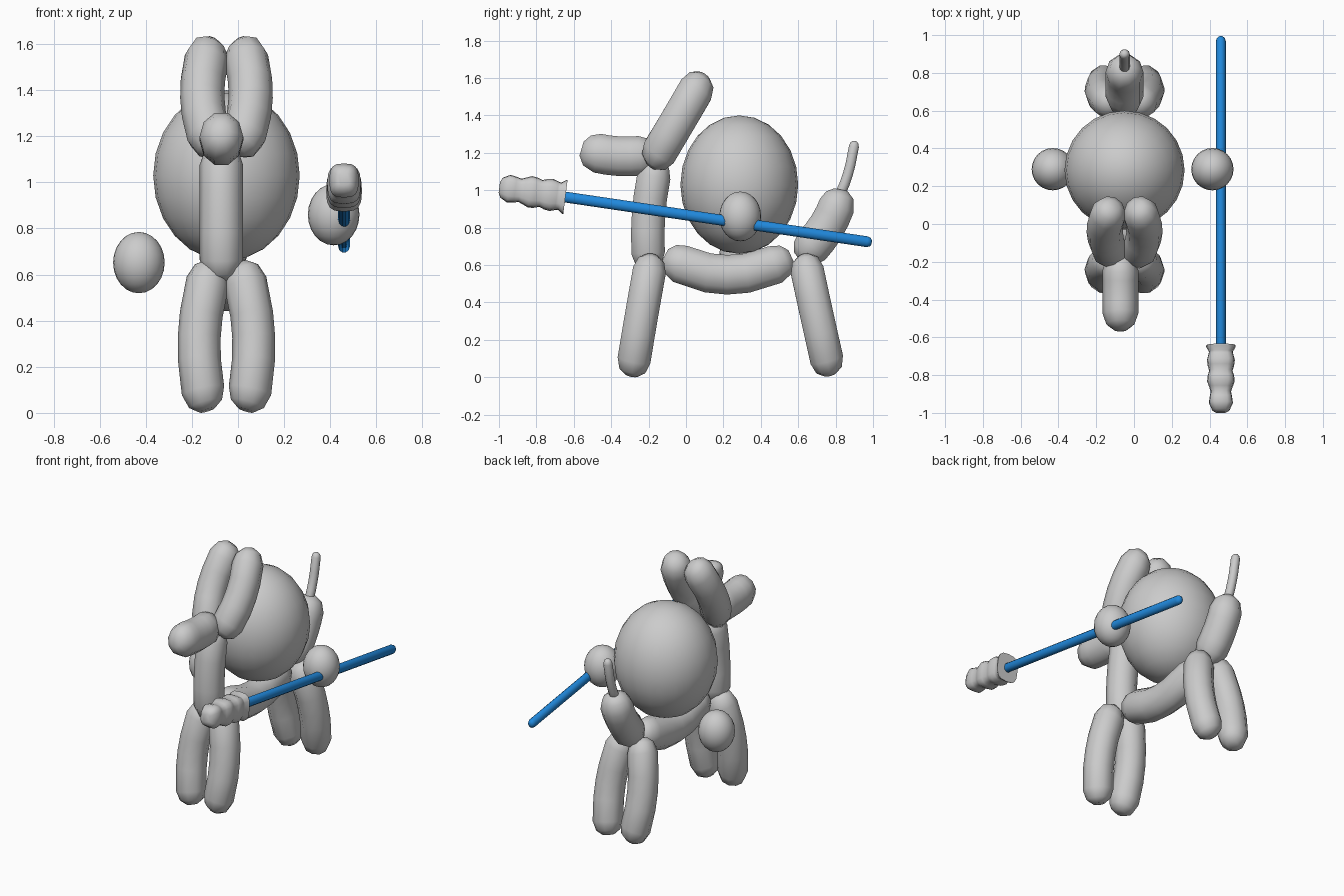
import bpy, bmesh, math
from mathutils import Vector

if "Cube" in bpy.data.objects:
    bpy.data.objects.remove(bpy.data.objects["Cube"])

STRETCH = 1.17   # the balloons are a little taller than wide
CX = -0.05       # the dog's middle plane


def material(name, color):
    m = bpy.data.materials.new(name)
    m.diffuse_color = (*color, 1)
    m.use_nodes = True
    m.node_tree.nodes["Principled BSDF"].inputs["Base Color"].default_value = m.diffuse_color
    return m


GREY = material("balloon grey", (0.6, 0.6, 0.6))
BLUE = material("rod blue", (0.015, 0.25, 0.72))


def finish(bm, name, mat):
    bmesh.ops.recalc_face_normals(bm, faces=bm.faces)
    mesh = bpy.data.meshes.new(name)
    bm.to_mesh(mesh)
    bm.free()
    ob = bpy.data.objects.new(name, mesh)
    bpy.context.collection.objects.link(ob)
    mesh.materials.append(mat)
    bpy.ops.object.select_all(action='DESELECT')
    ob.select_set(True)
    bpy.context.view_layer.objects.active = ob
    bpy.ops.object.shade_smooth_by_angle(angle=math.radians(65))
    return ob


def ball(name, center, rx, ry, rz):
    bm = bmesh.new()
    bmesh.ops.create_uvsphere(bm, u_segments=24, v_segments=12, radius=1)
    bmesh.ops.scale(bm, vec=(rx, ry, rz), verts=bm.verts)
    bmesh.ops.translate(bm, vec=center, verts=bm.verts)
    return finish(bm, name, GREY)


def capsule_profile(length, r):
    """Distance and radius pairs: round cap, straight middle, round cap."""
    cap = [(r * (1 - math.cos(a)), r * math.sin(a))
           for a in map(math.radians, (22, 52, 90))]
    mid = [(length * t, r) for t in (0.35, 0.5, 0.65)]
    return cap + mid + [(length - s, q) for s, q in reversed(cap)]


def tube(name, start, middle, end, r=None, profile=None, sides=10, square=1.0, mat=GREY):
    """Sweep a ring along a bent path through three points."""
    a, m, b = Vector(start), Vector(middle), Vector(end)
    ctrl = 2 * m - (a + b) / 2
    length = (m - a).length + (b - m).length
    profile = profile or capsule_profile(length, r)
    bm = bmesh.new()
    rings = []
    for s, q in profile:
        t = s / length
        p = a * (1 - t) ** 2 + ctrl * 2 * t * (1 - t) + b * t * t
        d = ((ctrl - a) * (1 - t) + (b - ctrl) * t).normalized()
        u = (Vector((1, 0, 0)) - d * d.x).normalized()
        v = d.cross(u)
        ring = []
        for k in range(sides):
            ang = 2 * math.pi * k / sides
            c, n = (math.copysign(abs(f) ** square, f) for f in (math.cos(ang), math.sin(ang)))
            off = (u * c + v * n) * q
            off.z *= STRETCH
            ring.append(bm.verts.new(p + off))
        rings.append(ring)
    for r0, r1 in zip(rings, rings[1:]):
        for k in range(sides):
            j = (k + 1) % sides
            bm.faces.new((r0[k], r0[j], r1[j], r1[k]))
    bm.faces.new(rings[0])
    bm.faces.new(rings[-1])
    return finish(bm, name, mat)


# Rider: round body and two floating hands
ball("rider_body", (CX, 0.285, 1.03), 0.318, 0.315, 0.37)
ball("left_hand", (-0.43, 0.29, 0.652), 0.112, 0.112, 0.133)
ball("right_hand", (0.415, 0.29, 0.86), 0.112, 0.112, 0.133)

# Dog: belly, neck, snout, tail
DX = -0.072
tube("belly", (CX, -0.12, 0.655), (CX, 0.22, 0.548), (CX, 0.57, 0.65), 0.095)
tube("neck", (DX, -0.195, 0.57), (DX, -0.2, 0.87), (DX, -0.15, 1.17), 0.094)
tube("snout", (DX, -0.565, 1.225), (DX, -0.36, 1.182), (DX, -0.15, 1.2), 0.095)
tube("tail_balloon", (CX, 0.595, 0.63), (CX, 0.752, 0.805), (CX, 0.83, 1.01), 0.1)
tube("tail_tip", (CX, 0.80, 0.93), (CX, 0.865, 1.085), (CX, 0.902, 1.265), 0.028)

# Paired legs and ears, mirrored about the dog's middle
for side, s in (("left", -1), ("right", 1)):
    tube(f"{side}_front_leg", (CX + s * 0.055, -0.18, 0.655), (CX + s * 0.118, -0.238, 0.33),
         (CX + s * 0.082, -0.292, 0.005), 0.093)
    tube(f"{side}_back_leg", (CX + s * 0.055, 0.63, 0.655), (CX + s * 0.118, 0.70, 0.33),
         (CX + s * 0.082, 0.772, 0.01), 0.093)
    tube(f"{side}_ear", (CX + s * 0.045, -0.188, 1.13), (CX + s * 0.105, -0.045, 1.368),
         (CX + s * 0.06, 0.10, 1.617), 0.096)

# Rod with a rippled, squarish grip
RX = 0.46


def on_rod(y):
    return (RX, y, 0.868 - 0.148 * y)


tube("rod", on_rod(-0.67), on_rod(0.16), on_rod(0.995), 0.026, mat=BLUE)
grip = [(0, 0.025), (0.012, 0.046), (0.05, 0.064), (0.085, 0.059), (0.11, 0.054), (0.135, 0.062),
        (0.165, 0.073), (0.195, 0.070), (0.222, 0.062), (0.25, 0.070), (0.28, 0.074),
        (0.31, 0.066), (0.325, 0.063), (0.35, 0.078), (0.357, 0.078)]
tube("grip", on_rod(-0.998), on_rod(-0.82), on_rod(-0.645), profile=grip, sides=16, square=0.65)
